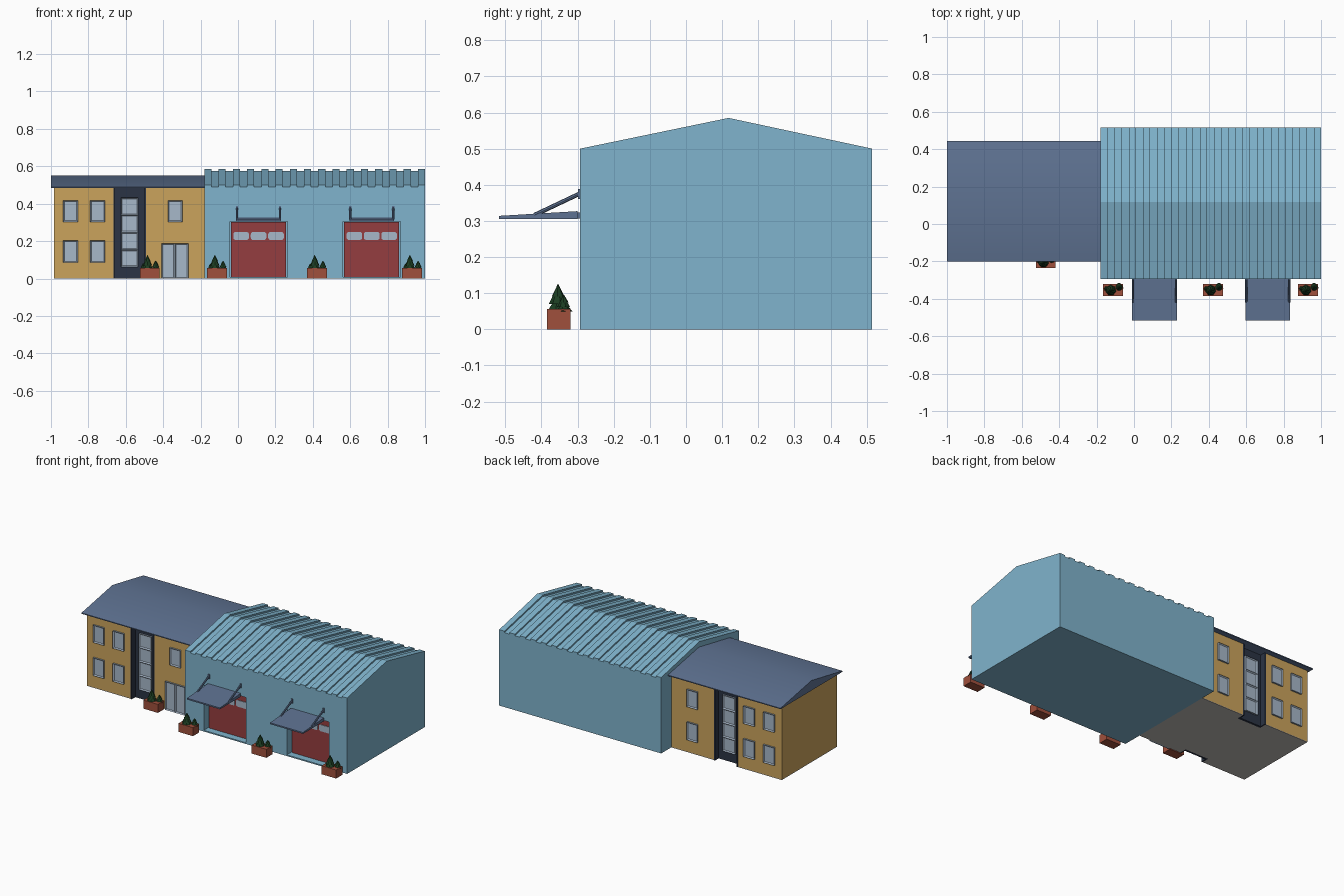
import bpy, bmesh, math
from mathutils import Matrix, Vector

if "Cube" in bpy.data.objects:
    bpy.data.objects.remove(bpy.data.objects["Cube"])


def material(name, rgb):
    m = bpy.data.materials.new(name)
    m.diffuse_color = (*rgb, 1)
    m.use_nodes = True
    m.node_tree.nodes["Principled BSDF"].inputs["Base Color"].default_value = m.diffuse_color
    return m


BLUE = material("light blue", (0.215, 0.455, 0.61))
YELLOW = material("ochre wall", (0.60, 0.37, 0.108))
SLATE = material("slate blue", (0.114, 0.171, 0.29))
NAVY = material("dark navy", (0.024, 0.034, 0.058))
GLASS = material("pale glass", (0.39, 0.48, 0.59))
RED = material("door red", (0.30, 0.047, 0.05))
CLAY = material("clay", (0.35, 0.08, 0.045))
LEAF = material("dark green", (0.011, 0.045, 0.015))
STONE = material("light grey", (0.52, 0.49, 0.46))


def finish(name, bm, mat):
    bmesh.ops.recalc_face_normals(bm, faces=bm.faces)
    me = bpy.data.meshes.new(name)
    bm.to_mesh(me)
    bm.free()
    me.materials.append(mat)
    ob = bpy.data.objects.new(name, me)
    bpy.context.collection.objects.link(ob)
    return ob


def extrude(name, pts, axis, spans, mat):
    """Extrude a 2D outline along an axis over one or more (start, end) spans."""
    place = {"X": lambda p, t: (t, p[0], p[1]),
             "Y": lambda p, t: (p[0], t, p[1]),
             "Z": lambda p, t: (p[0], p[1], t)}[axis]
    bm = bmesh.new()
    for a, b in spans:
        face = bm.faces.new([bm.verts.new(place(p, a)) for p in pts])
        new = bmesh.ops.extrude_face_region(bm, geom=[face])["geom"]
        move = Vector(place((0, 0), b - a))
        bmesh.ops.translate(bm, vec=move, verts=[v for v in new if isinstance(v, bmesh.types.BMVert)])
    return finish(name, bm, mat)


def box(name, x, y, z, mat):
    return extrude(name, [(x[0], y[0]), (x[1], y[0]), (x[1], y[1]), (x[0], y[1])], "Z", [z], mat)


def panes(name, rects, y, side):
    """Framed panes on a wall at y; side is -1 for front and 1 for back."""
    bm = bmesh.new()
    for x0, x1, z0, z1 in rects:
        m = Matrix.Translation(((x0 + x1) / 2, y + side * 0.004, (z0 + z1) / 2)) \
            @ Matrix.Diagonal((x1 - x0, 0.012, z1 - z0, 1))
        bmesh.ops.create_cube(bm, size=1, matrix=m)
    bm.normal_update()
    outer = [f for f in bm.faces if f.normal.y * side > 0.9]
    bmesh.ops.inset_individual(bm, faces=outer, thickness=0.009, depth=-0.007)
    return finish(name, bm, GLASS)


def rod(name, a, b, r, mat):
    a, b = Vector(a), Vector(b)
    bm = bmesh.new()
    m = Matrix.Translation((a + b) / 2) @ (b - a).to_track_quat("Z", "Y").to_matrix().to_4x4()
    bmesh.ops.create_cone(bm, cap_ends=True, segments=8, radius1=r, radius2=r,
                          depth=(b - a).length, matrix=m)
    return finish(name, bm, mat)


# Yellow wing: plan with a full-height notch front and back
XL, XR, YF, YB = -0.985, -0.18, -0.165, 0.41
N0, N1, ND = -0.665, -0.492, 0.05
plan = [(XL, YF), (N0, YF), (N0, YF + ND), (N1, YF + ND), (N1, YF), (XR, YF),
        (XR, YB), (N1, YB), (N1, YB - ND), (N0, YB - ND), (N0, YB), (XL, YB)]
extrude("wing_floor", plan, "Z", [(0, 0.004)], STONE)
extrude("wing_walls", plan, "Z", [(0.004, 0.487)], YELLOW)

# Wing roof: low smooth gable with overhang
roof = extrude("wing_roof", [(-0.2, 0.484), (0.445, 0.484), (0.445, 0.49), (0.122, 0.55), (-0.2, 0.49)],
               "X", [(-1, -0.18)], SLATE)
bpy.context.view_layer.objects.active = roof
roof.select_set(True)
bpy.ops.object.shade_smooth_by_angle(angle=math.radians(35))
roof.select_set(False)

# Stair glazing and windows on both long walls
LOW, HIGH = (0.085, 0.203), (0.303, 0.418)
COLS = [(-0.935, -0.856), (-0.79, -0.711), (-0.375, -0.298)]
for label, y, s in (("front", YF, -1), ("back", YB, 1)):
    inner = y - s * ND
    box(f"{label}_stair_panel", (N0, N1), sorted((inner, inner + s * 0.015)), (0, 0.485), NAVY)
    # slim navy linings of the notch
    for i, x in enumerate((N0, N1 - 0.008)):
        box(f"{label}_stair_lining_{i}", (x, x + 0.008), sorted((inner, y + s * 0.002)), (0, 0.485), NAVY)
    panes(f"{label}_stair_glass",
          [(-0.626, -0.534, 0.062 + i * 0.0925, 0.062 + (i + 1) * 0.0925) for i in range(4)],
          inner + s * 0.015, s)
    rects = [(*c, *h) for c in COLS for h in (LOW, HIGH)
             if not (label == "front" and c == COLS[2] and h == LOW)]
    panes(f"{label}_windows", rects, y, s)
panes("entrance_door", [(-0.41, -0.338, 0, 0.187), (-0.338, -0.265, 0, 0.187)], YF, -1)

# Blue hall: gabled body with two recessed door openings
HF, HB, RIDGE = -0.293, 0.515, 0.118
hall = extrude("hall_body", [(HF, 0), (HB, 0), (HB, 0.49), (RIDGE, 0.575), (HF, 0.49)],
               "X", [(-0.18, 1)], BLUE)
DOORS = (0.11, 0.715)
cut_bm = [box(f"door_cutter_{i}", (c - 0.154, c + 0.154), (HF - 0.1, HF + 0.06), (0.008, 0.306), BLUE)
          for i, c in enumerate(DOORS)]
bpy.context.view_layer.objects.active = hall
for cutter in cut_bm:
    mod = hall.modifiers.new("opening", "BOOLEAN")
    mod.operation, mod.object, mod.solver = "DIFFERENCE", cutter, "EXACT"
    bpy.ops.object.modifier_apply(modifier=mod.name)
    bpy.data.objects.remove(cutter)

# Ribbed roof sheet
step = 1.18 / 31
extrude("hall_roof_ribs",
        [(HF, 0.488), (RIDGE, 0.573), (HB, 0.488), (HB, 0.5), (RIDGE, 0.585), (HF, 0.5)],
        "X", [(-0.18 + 2 * i * step, -0.18 + (2 * i + 1) * step) for i in range(16)], BLUE)


def rounded(x0, x1, z0, z1, r):
    pts = []
    for k, (cx, cz) in enumerate([(x1 - r, z1 - r), (x0 + r, z1 - r), (x0 + r, z0 + r), (x1 - r, z0 + r)]):
        for j in range(4):
            a = math.pi / 2 * (k + j / 3)
            pts.append((cx + r * math.cos(a), cz + r * math.sin(a)))
    return pts


# Garage doors with rounded panes, awnings on tie rods
for i, c in enumerate(DOORS):
    yd = HF + 0.045
    box(f"garage_door_{i}", (c - 0.147, c + 0.147), (yd, HF + 0.061), (0.008, 0.302), RED)
    for k in (-1, 0, 1):
        cx = c + k * 0.093
        extrude(f"garage_pane_{i}_{k + 1}", rounded(cx - 0.042, cx + 0.042, 0.206, 0.249, 0.013),
                "Y", [(yd - 0.004, yd + 0.002)], GLASS)
    extrude(f"awning_{i}", [(-0.517, 0.305), (-0.3, 0.305), (-0.3, 0.327), (-0.517, 0.314)],
            "X", [(c - 0.12, c + 0.12)], SLATE)
    box(f"awning_wall_bar_{i}", (c - 0.115, c + 0.115), (-0.302, HF), (0.307, 0.324), SLATE)
    for s in (-1, 1):
        x = c + s * 0.115
        rod(f"awning_tie_{i}_{s}", (x, -0.42, 0.316), (x, HF + 0.004, 0.378), 0.006, SLATE)
        box(f"awning_bracket_{i}_{s}", (x - 0.006, x + 0.006), (HF - 0.006, HF), (0.36, 0.388), SLATE)

# Planters, each with a tall and two small tiered conifers
for i, (px, py) in enumerate([(-0.472, -0.203), (-0.112, -0.352), (0.422, -0.352), (0.931, -0.352)]):
    box(f"planter_{i}", (px - 0.053, px + 0.053), (py - 0.032, py + 0.032), (0, 0.056), CLAY)
    bm = bmesh.new()
    for dx, dy, top, r in ((-0.012, -0.002, 0.125, 0.033), (0.032, 0.014, 0.095, 0.024),
                           (-0.036, 0.006, 0.08, 0.016)):
        h = top - 0.05
        for t in range(3):
            z0, z1 = 0.05 + h * 0.27 * t, 0.05 + h * (0.46 + 0.27 * t)
            m = Matrix.Translation((px + dx, py + dy, (z0 + z1) / 2)) @ Matrix.Rotation(t * 0.5, 4, "Z")
            bmesh.ops.create_cone(bm, cap_ends=True, segments=7, radius1=r * (1 - 0.22 * t),
                                  radius2=0.001 if t == 2 else r * 0.25, depth=z1 - z0, matrix=m)
    finish(f"conifers_{i}", bm, LEAF)
